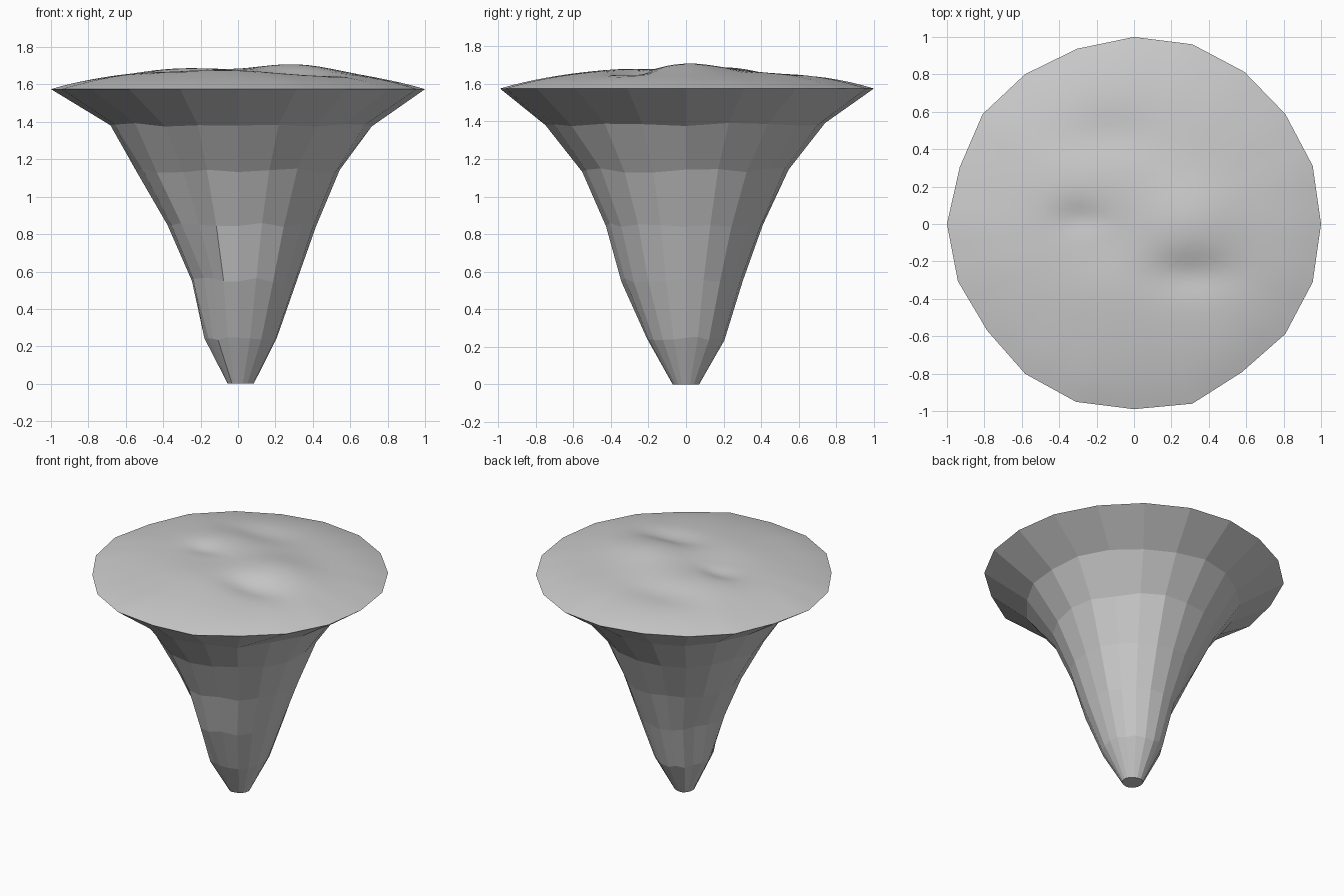
import bpy, bmesh, random
from math import sin, cos, pi, exp, hypot

if "Cube" in bpy.data.objects:
    bpy.data.objects.remove(bpy.data.objects["Cube"])

random.seed(4)
N = 20

# slightly irregular rim shared by rock and terrain
RIM = [1, 1.005, 1, 1.005, 1.01, 1, .985, .99, 1, .98,
       1, .99, .97, .99, 1.0, .99, 1.01, .98, 1, 1.005]

# rock rings: height, half width to -x, +x, -y, +y
RINGS = [(0, .055, .085, .07, .07), (.245, .18, .21, .21, .205),
         (.555, .25, .32, .345, .305), (.85, .38, .42, .43, .415),
         (1.14, .535, .54, .56, .55), (1.385, .69, .71, .745, .735)]

# dents in the weathered side: (ring, segment) -> scale
DENTS = {(4, 13): .93, (3, 13): .93, (2, 13): .88, (2, 12): .9,
         (1, 12): .92, (1, 11): .92, (2, 8): .92, (1, 8): .9, (5, 13): .96}


def hill(x, y, cx, cy, sx, sy, h):
    return h * exp(-((x - cx) / sx) ** 2 - ((y - cy) / sy) ** 2)


def ground(x, y, t):
    z = 1.575 + .095 * (1 - t ** 3.2)
    z += (1 - t ** 4) * (hill(x, y, .33, .02, .28, .22, .038)
                         + hill(x, y, -.3, .2, .3, .2, .02)
                         + hill(x, y, -.1, -.3, .3, .2, .012)
                         + hill(x, y, .3, -.27, .22, .1, -.03)
                         + hill(x, y, -.15, .48, .25, .12, -.02)
                         + hill(x, y, -.3, .03, .12, .08, -.02)
                         + .004 * sin(7 * x + 3 * y) * cos(6 * y - 2 * x))
    return z


def finish(bm, name):
    bmesh.ops.recalc_face_normals(bm, faces=bm.faces)
    me = bpy.data.meshes.new(name)
    bm.to_mesh(me)
    bm.free()
    bpy.context.collection.objects.link(bpy.data.objects.new(name, me))
    return me


def bridge(bm, a, b):
    n = len(a)
    for i in range(n):
        bm.faces.new((a[i], a[(i + 1) % n], b[(i + 1) % n], b[i]))


# tapering rock underside
bm = bmesh.new()
loops = []
for k, (z, xn, xp, yn, yp) in enumerate(RINGS):
    loop = []
    for i in range(N):
        c, s = cos(2 * pi * i / N), sin(2 * pi * i / N)
        f = DENTS.get((k, i), random.uniform(.985, 1.01))
        dz = random.uniform(-.012, .012) if k else 0
        loop.append(bm.verts.new((c * f * (xp if c > 0 else xn),
                                  s * f * (yp if s > 0 else yn), z + dz)))
    loops.append(loop)
loops.append([bm.verts.new((RIM[i] * cos(2 * pi * i / N),
                            RIM[i] * sin(2 * pi * i / N), 1.575))
              for i in range(N)])
for a, b in zip(loops, loops[1:]):
    bridge(bm, a, b)
bm.faces.new(loops[0])
finish(bm, "rock_base")

# gently rolling ground on top, with straight rim edges
bm = bmesh.new()
SUB, R = 3, 16
loops = []
for k in range(1, R + 1):
    t = k / R
    loop = []
    for j in range(N * SUB):
        i, u = j // SUB, (j % SUB) / SUB
        p, q = 2 * pi * i / N, 2 * pi * (i + 1) / N
        r0, r1 = RIM[i], RIM[(i + 1) % N]
        x = t * ((1 - u) * r0 * cos(p) + u * r1 * cos(q))
        y = t * ((1 - u) * r0 * sin(p) + u * r1 * sin(q))
        loop.append(bm.verts.new((x, y, ground(x, y, t))))
    loops.append(loop)
centre = bm.verts.new((0, 0, ground(0, 0, 0)))
n = N * SUB
for j in range(n):
    bm.faces.new((centre, loops[0][j], loops[0][(j + 1) % n]))
for a, b in zip(loops, loops[1:]):
    bridge(bm, a, b)
me = finish(bm, "ground_top")
for p in me.polygons:
    p.use_smooth = True
